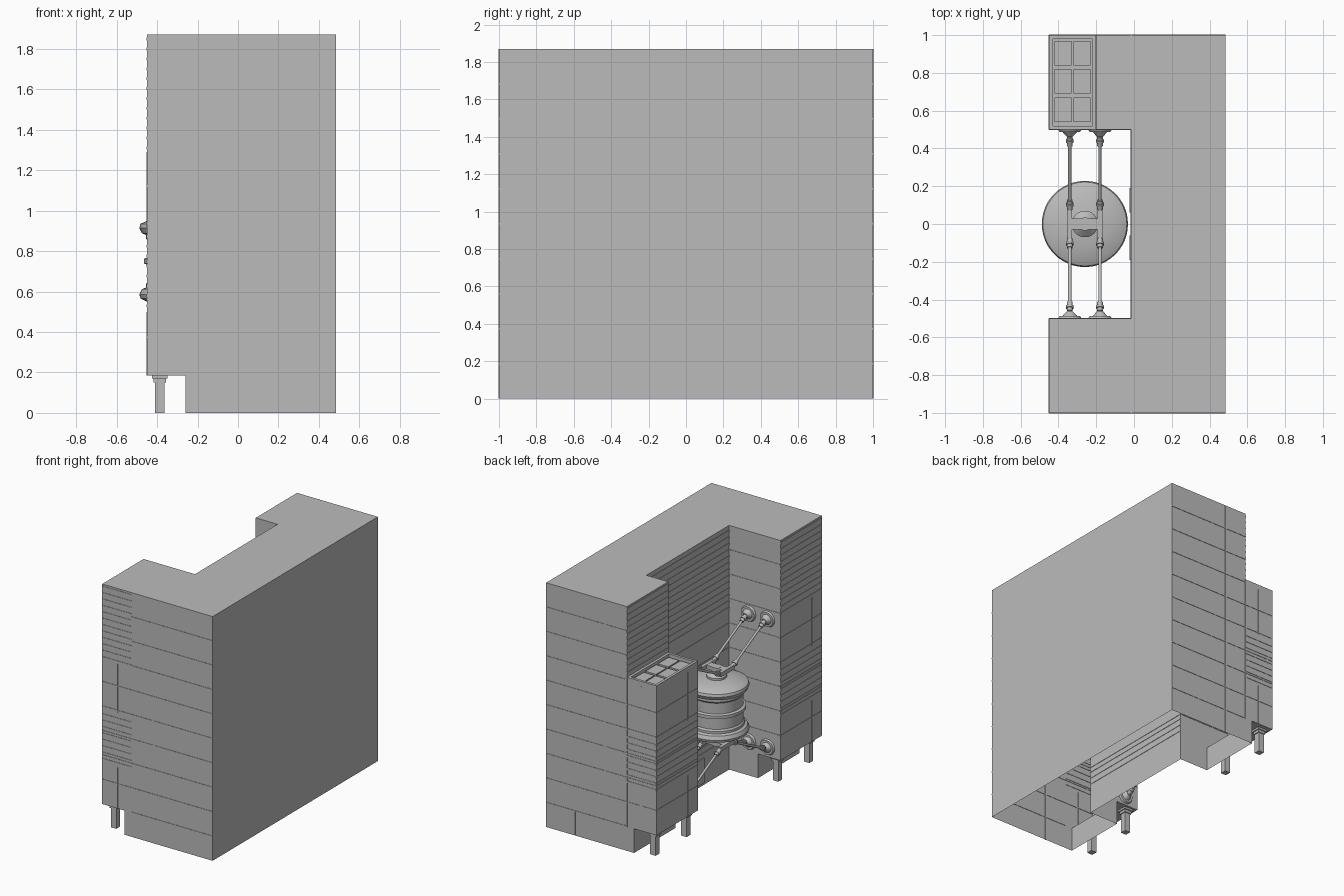
import bpy, bmesh, math
from mathutils import Vector, Matrix

cube = bpy.data.objects.get("Cube")
if cube:
    bpy.data.objects.remove(cube, do_unlink=True)

grey = bpy.data.materials.new("plain_grey")
grey.use_nodes = True
grey.diffuse_color = (0.5, 0.5, 0.5, 1)
grey.node_tree.nodes["Principled BSDF"].inputs["Base Color"].default_value = (0.5, 0.5, 0.5, 1)

TOP, STEP, SOFFIT = 1.87, 1.33, 0.185
EAST, WEST, INNER, PLINTH, SETBACK = 0.485, -0.45, -0.015, -0.26, -0.2
STOREY = TOP / 10
TANK_X, TANK_Z = -0.26, 0.75


def finish(name, bm, smooth=False):
    mesh = bpy.data.meshes.new(name)
    bm.to_mesh(mesh)
    bm.free()
    mesh.materials.append(grey)
    obj = bpy.data.objects.new(name, mesh)
    bpy.context.collection.objects.link(obj)
    if smooth:
        bpy.ops.object.select_all(action='DESELECT')
        obj.select_set(True)
        bpy.context.view_layer.objects.active = obj
        bpy.ops.object.shade_smooth_by_angle(angle=math.radians(35))
    return obj


def add_box(bm, x, y, z):
    size = [b - a for a, b in (x, y, z)]
    mid = [(a + b) / 2 for a, b in (x, y, z)]
    bmesh.ops.create_cube(bm, size=1, matrix=Matrix.Translation(mid) @ Matrix.Diagonal((*size, 1)))


def add_rod(bm, a, b, r1, r2=None, sides=16):
    a, b = Vector(a), Vector(b)
    turn = (b - a).to_track_quat('Z', 'Y').to_matrix().to_4x4()
    bmesh.ops.create_cone(bm, cap_ends=True, segments=sides, radius1=r1,
                          radius2=r1 if r2 is None else r2, depth=(b - a).length,
                          matrix=Matrix.Translation((a + b) / 2) @ turn)


def rect(x0, x1, y0, y1):
    return [(x0, y0), (x1, y0), (x1, y1), (x0, y1)]


def footprint(front_x, back_x):
    return [(front_x, -1), (EAST, -1), (EAST, 1), (back_x, 1),
            (back_x, 0.5), (INNER, 0.5), (INNER, -0.5), (front_x, -0.5)]


def add_walls(bm, pts, z0, z1):
    n = len(pts)
    for i in range(n):
        (ax, ay), (bx, by) = pts[i], pts[(i + 1) % n]
        bm.faces.new([bm.verts.new(p) for p in
                      ((ax, ay, z0), (bx, by, z0), (bx, by, z1), (ax, ay, z1))])


def add_cap(bm, pts, z, up=True):
    face = bm.faces.new([bm.verts.new((x, y, z)) for x, y in pts])
    if not up:
        face.normal_flip()


# Hollow U-shaped building, open underneath
bm = bmesh.new()
add_walls(bm, footprint(PLINTH, PLINTH), 0, SOFFIT)
add_walls(bm, footprint(WEST, WEST), SOFFIT, STEP)
add_walls(bm, footprint(WEST, SETBACK), STEP, TOP)
add_cap(bm, footprint(WEST, SETBACK), TOP)
for y in (-1, 0.5):
    add_cap(bm, rect(WEST, PLINTH, y, y + 0.5), SOFFIT, up=False)
bmesh.ops.remove_doubles(bm, verts=bm.verts, dist=0.0001)
finish("building_shell", bm)

# Lower terrace with parapet and roof panels
bm = bmesh.new()
add_box(bm, (WEST, SETBACK), (0.5, 1), (STEP - 0.045, STEP - 0.03))
for x in (WEST, SETBACK - 0.02):
    add_box(bm, (x, x + 0.02), (0.5, 1), (STEP - 0.04, STEP))
for y in (0.5, 0.98):
    add_box(bm, (WEST, SETBACK), (y, y + 0.02), (STEP - 0.04, STEP))
for x in (-0.42, -0.32):
    for y in (0.54, 0.69, 0.84):
        add_box(bm, (x, x + 0.09), (y, y + 0.13), (STEP - 0.03, STEP - 0.015))
finish("terrace_roof", bm)


# Facade relief: a thin strip on a wall that faces along x or y
def strip(bm, axis, at, span, z):
    depth = (at - 0.003, at + 0.003)
    add_box(bm, *((depth, span) if axis == 'x' else (span, depth)), z)


def courses(bm, axis, at, span, z0, z1, step, high):
    for i in range(int((z1 - z0) / step + 0.001) + 1):
        z = z0 + i * step
        strip(bm, axis, at, span, (z - high / 2, z + high / 2))


bm = bmesh.new()
for y in (-1, 1):
    courses(bm, 'y', y, (SETBACK, EAST), STOREY, TOP - STOREY, STOREY, 0.008)
    courses(bm, 'y', y, (WEST, SETBACK), 2 * STOREY, 1.3, STOREY, 0.008)
courses(bm, 'y', -0.5, (WEST, INNER), 2 * STOREY, TOP - STOREY, STOREY, 0.008)
courses(bm, 'y', 0.5, (SETBACK, INNER), 2 * STOREY, TOP - STOREY, STOREY, 0.008)
courses(bm, 'y', 0.5, (WEST, SETBACK), 2 * STOREY, 1.3, STOREY, 0.008)
for y in (-1, 0.5):
    courses(bm, 'x', WEST, (y, y + 0.5), 2 * STOREY, 1.3, STOREY, 0.008)
courses(bm, 'x', INNER, (-0.5, 0.5), 2 * STOREY, 1.2, STOREY, 0.008)
finish("storey_bands", bm)

# Louvre slats on the tower corners, setback and recess wall
bm = bmesh.new()
for z0, z1 in ((0.53, 0.89), (1.31, 1.85)):
    courses(bm, 'y', -1, (WEST, SETBACK), z0, z1, 0.049, 0.014)
    courses(bm, 'x', WEST, (-1, -0.5), z0, z1, 0.049, 0.014)
courses(bm, 'y', 1, (WEST, SETBACK), 0.53, 0.89, 0.049, 0.014)
courses(bm, 'x', WEST, (0.5, 1), 0.53, 0.89, 0.049, 0.014)
courses(bm, 'x', SETBACK, (0.5, 1), STEP + 0.03, 1.85, 0.049, 0.014)
courses(bm, 'x', INNER, (-0.5, 0.5), 1.24, 1.85, 0.049, 0.014)
courses(bm, 'x', INNER, (-0.5, 0.5), 0.24, 0.36, 0.049, 0.014)
finish("louvre_slats", bm)

# Upright joints
bm = bmesh.new()
for y in (-1, 1):
    strip(bm, 'y', y, (INNER - 0.004, INNER + 0.004), (0, TOP))
for z in ((SOFFIT, 0.5), (0.92, 1.29)):
    for y in (-1, 1):
        strip(bm, 'y', y, (-0.324, -0.318), z)
    for y in (-0.88, 0.62):
        strip(bm, 'x', WEST, (y - 0.003, y + 0.003), z)
strip(bm, 'y', 1, (SETBACK - 0.004, SETBACK + 0.004), (SOFFIT, STEP))
strip(bm, 'y', 1, (0.237, 0.243), (0, STOREY))
finish("upright_joints", bm)

# Door plates in the recess
bm = bmesh.new()
for y in (-0.19, 0.06):
    add_box(bm, (INNER - 0.009, INNER), (y, y + 0.13), (0.02, 0.21))
finish("recess_doors", bm)

# Square legs with flared heads under the overhang
bm = bmesh.new()
for y in (-0.93, -0.555, 0.555, 0.93):
    for half, z0, z1 in ((0.023, 0, SOFFIT), (0.03, 0.15, 0.17), (0.038, 0.17, SOFFIT)):
        add_box(bm, (-0.387 - half, -0.387 + half), (y - half, y + half), (z0, z1))
finish("support_legs", bm)

# Suspended tank: half profile mirrored about its middle, then lathed
half = [(0.205, 0), (0.205, 0.012), (0.185, 0.018), (0.185, 0.1), (0.195, 0.112),
        (0.195, 0.13), (0.215, 0.138), (0.228, 0.165), (0.222, 0.185), (0.19, 0.2),
        (0.12, 0.215), (0.07, 0.22), (0.07, 0.235), (0.035, 0.265), (0.035, 0.3), (0, 0.3)]
outline = [(r, -z) for r, z in reversed(half[1:])] + half
bm = bmesh.new()
verts = [bm.verts.new((TANK_X + r, 0, TANK_Z + z)) for r, z in outline]
edges = [bm.edges.new(pair) for pair in zip(verts, verts[1:])]
bmesh.ops.spin(bm, geom=verts + edges, cent=(TANK_X, 0, 0), axis=(0, 0, 1),
               angle=math.tau, steps=48, use_merge=True)
bmesh.ops.remove_doubles(bm, verts=bm.verts, dist=0.0001)
bmesh.ops.recalc_face_normals(bm, faces=bm.faces)
finish("hanging_tank", bm, smooth=True)

# Yokes above and below the tank
bm = bmesh.new()
for s in (-1, 1):
    z = TANK_Z + s * 0.285
    add_box(bm, (-0.34, -0.18), (-0.03, 0.03), (z - 0.014, z + 0.014))
    for x in (-0.34, -0.18):
        add_box(bm, (x - 0.013, x + 0.013), (-0.08, 0.08), (z - 0.016, z + 0.016))
finish("tank_yokes", bm)

# Slanted rods with end joints and wall mounts
bm = bmesh.new()
for s in (-1, 1):
    for side in (-1, 1):
        for x in (-0.34, -0.18):
            a = Vector((x, side * 0.07, TANK_Z + s * 0.285))
            b = Vector((x, side * 0.47, TANK_Z + s * 0.49))
            add_rod(bm, a, b, 0.009)
            for t in (0.02, 0.86):
                add_rod(bm, a.lerp(b, t), a.lerp(b, t + 0.12), 0.015)
                add_rod(bm, a.lerp(b, t + 0.05), a.lerp(b, t + 0.08), 0.021)
            mount = Vector((x, side * 0.5, b.z))
            add_rod(bm, mount, mount - Vector((0, side * 0.012, 0)), 0.062, 0.055)
            add_rod(bm, mount, mount - Vector((0, side * 0.04, 0)), 0.05, 0.014)
finish("suspension_rods", bm, smooth=True)
